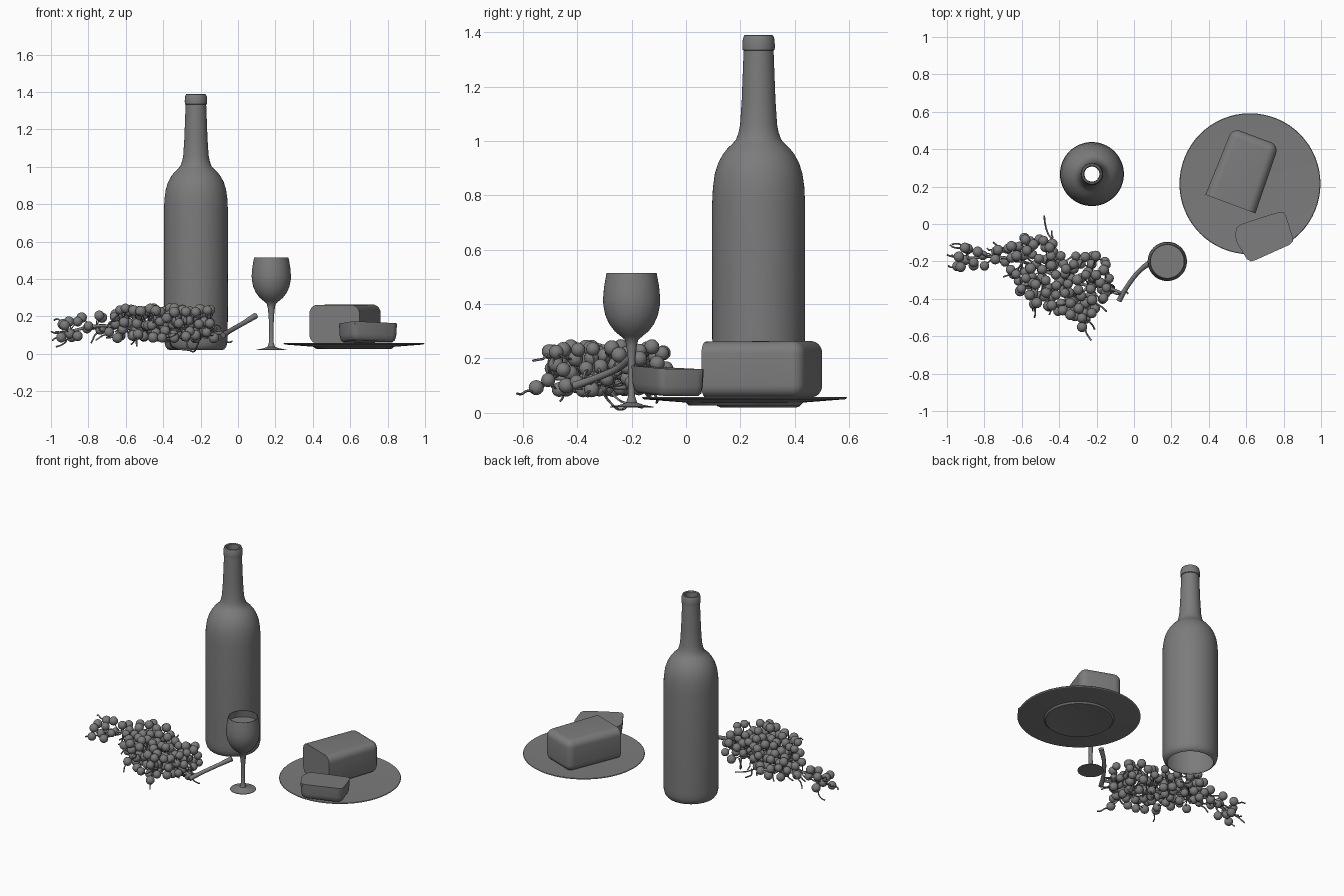
import bpy, bmesh, math, random
from mathutils import Vector, Matrix

if "Cube" in bpy.data.objects:
    bpy.data.objects.remove(bpy.data.objects["Cube"])

random.seed(7)
grey = bpy.data.materials.new("stone_grey")
grey.diffuse_color = (0.2, 0.2, 0.2, 1)
grey.use_nodes = True
grey.node_tree.nodes["Principled BSDF"].inputs["Base Color"].default_value = grey.diffuse_color


def finish(name, bm, loc=(0, 0, 0), rot=0, angle=40):
    me = bpy.data.meshes.new(name)
    bm.to_mesh(me)
    bm.free()
    ob = bpy.data.objects.new(name, me)
    bpy.context.collection.objects.link(ob)
    ob.location = loc
    ob.rotation_euler.z = rot
    me.materials.append(grey)
    bpy.ops.object.select_all(action='DESELECT')
    ob.select_set(True)
    bpy.context.view_layer.objects.active = ob
    bpy.ops.object.shade_smooth_by_angle(angle=math.radians(angle))
    return ob


def lathe(name, profile, loc, n=64, angle=40):
    """Spin a (radius, height) profile, listed so the outside faces out."""
    bm = bmesh.new()
    rings = []
    for r, z in profile:
        if r == 0:
            rings.append([bm.verts.new((0, 0, z))] * n)
        else:
            rings.append([bm.verts.new((r * math.cos(i * math.tau / n),
                                        r * math.sin(i * math.tau / n), z)) for i in range(n)])
    for a, b in zip(rings, rings[1:]):
        for i in range(n):
            j = (i + 1) % n
            quad = list(dict.fromkeys((a[i], a[j], b[j], b[i])))
            bm.faces.new(quad)
    return finish(name, bm, loc, angle=angle)


def tubes(name, paths, radius, sides=1):
    """Smooth round tubes; each path is a list of points, tapering is optional per path."""
    cu = bpy.data.curves.new(name + "_path", 'CURVE')
    cu.dimensions = '3D'
    cu.bevel_depth = radius
    cu.bevel_resolution = sides
    cu.resolution_u = 5
    cu.use_fill_caps = True
    for path in paths:
        sp = cu.splines.new('BEZIER')
        sp.bezier_points.add(len(path) - 1)
        for bp, p in zip(sp.bezier_points, path):
            bp.co = p[:3]
            bp.radius = p[3] if len(p) > 3 else 1
            bp.handle_left_type = bp.handle_right_type = 'AUTO'
    tmp = bpy.data.objects.new(name + "_path", cu)
    bpy.context.collection.objects.link(tmp)
    bpy.context.view_layer.update()
    me = bpy.data.meshes.new_from_object(tmp.evaluated_get(bpy.context.evaluated_depsgraph_get()))
    bm = bmesh.new()
    bm.from_mesh(me)
    bpy.data.objects.remove(tmp)
    return finish(name, bm, angle=60)


# Bottle: open at the bottom and the mouth
lathe("bottle", [(.14, .02), (.152, .025), (.163, .04), (.169, .065), (.17, .1), (.171, .45), (.171, .77),
                 (.168, .83), (.161, .88), (.149, .918), (.132, .95), (.114, .973), (.096, .99),
                 (.083, 1.005), (.074, 1.03), (.068, 1.06), (.062, 1.15), (.055, 1.333),
                 (.059, 1.335), (.06, 1.35), (.058, 1.375), (.053, 1.388), (.046, 1.39),
                 (.041, 1.385), (.04, 1.33), (.043, 1.2)], (-.225, .267, 0))

# Wine glass and the drink in it
lathe("wine_glass", [(0, .02), (.08, .02), (.08, .023), (.045, .029), (.02, .038), (.013, .06), (.012, .13),
                     (.014, .2), (.019, .245), (.024, .268), (.04, .282), (.062, .3), (.083, .328),
                     (.097, .36), (.104, .395), (.105, .42), (.101, .465), (.092, .515),
                     (.088, .515), (.097, .465), (.1, .42), (.093, .36), (.06, .305), (0, .29)],
      (.178, -.2, 0), 48)
lathe("drink", [(.0965, .468), (0, .468)], (.178, -.2, 0), 48)

# Plate
lathe("plate", [(0, .032), (.18, .03), (.195, .027), (.205, .028), (.215, .038), (.37, .05), (.377, .055),
                (.374, .058), (.3, .055), (0, .053)], (.62, .215, 0), angle=30)

# Loaf: rounded block with one flat sharp-edged cut end
bm = bmesh.new()
bmesh.ops.create_cube(bm, size=1)
for v in bm.verts:
    back = v.co.y > 0
    v.co.x *= .265 if back else .285
    v.co.y *= .385
    v.co.z = (.265 if back else .262) if v.co.z > 0 else .056
edges = [e for e in bm.edges if not all(v.co.y < 0 for v in e.verts)]
bmesh.ops.bevel(bm, geom=edges, offset=.045, segments=6, profile=.5, affect='EDGES')
finish("loaf", bm, (.583, .287, 0), math.radians(-20.5), 35)

# Slice: rounded outline, narrower underneath and tilted over the plate rim
outline = [(.54, -.06), (.548, -.02), (.575, .0), (.68, .035), (.78, .065), (.80, .062), (.812, .045),
           (.85, -.075), (.85, -.092), (.83, -.112), (.65, -.193), (.625, -.2), (.603, -.187), (.55, -.1)]
bm = bmesh.new()
cx, cy = .69, -.06
layers = []
for scale, lift in ((.84, 0), (.93, .01), (.975, .035), (1, .1)):
    layers.append([bm.verts.new((cx + (x - cx) * scale, cy + (y - cy) * scale,
                                 .062 + lift + max(0, -y - .08) * .1)) for x, y in outline])
n = len(outline)
for a, b in zip(layers, layers[1:]):
    for i in range(n):
        j = (i + 1) % n
        bm.faces.new((a[i], a[j], b[j], b[i]))
bm.faces.new(layers[0][::-1])
bm.faces.new(layers[-1])
bmesh.ops.recalc_face_normals(bm, faces=bm.faces)
finish("loaf_slice", bm, angle=45)

# Main grape stem and the spine running through the bunch
tubes("grape_stem", [[(.095, -.2, .205, 1.3), (.03, -.25, .165, 1), (-.04, -.34, .125, 1),
                      (-.08, -.41, .1, 1.2)]], .0125, 3)
spine = [Vector(p) for p in ((-.065, -.37, .115), (-.13, -.345, .11), (-.24, -.33, .11), (-.36, -.3, .12),
                             (-.48, -.25, .13), (-.6, -.2, .14), (-.75, -.175, .15), (-.9, -.185, .12))]
side = [Vector(p) for p in ((-.24, -.33, .11), (-.3, -.4, .12), (-.3, -.5, .13))]
tubes("bunch_spine", [spine, side], .008, 2)

# Grapes: scattered without overlap inside the outline of the bunch
bunch = [(-.97, -.16), (-.9, -.1), (-.8, -.13), (-.7, -.11), (-.6, -.05), (-.44, -.07), (-.38, -.15),
         (-.2, -.15), (-.1, -.2), (-.1, -.34), (-.18, -.45), (-.27, -.58), (-.37, -.5), (-.5, -.46),
         (-.62, -.42), (-.64, -.3), (-.72, -.22), (-.85, -.26), (-.97, -.25)]


def inside(x, y):
    hit = False
    for (x1, y1), (x2, y2) in zip(bunch, bunch[1:] + bunch[:1]):
        if (y1 > y) != (y2 > y) and x < (x2 - x1) * (y - y1) / (y2 - y1) + x1:
            hit = not hit
    return hit


radius = .027
centres = []
for _ in range(40000):
    x, y = random.uniform(-.96, -.11), random.uniform(-.57, -.06)
    if not all(inside(x + dx, y + dy) for dx, dy in ((.02, 0), (-.02, 0), (0, .02), (0, -.02))):
        continue
    tall = .05 if x < -.65 else .08
    middle = .165 - max(0, -x - .75) * .22
    c = Vector((x, y, middle + random.uniform(-tall, tall)))
    if all((c - o).length > radius * 1.95 for o in centres):
        centres.append(c)
    if len(centres) == 142:
        break
bm = bmesh.new()
for c in centres:
    bmesh.ops.create_uvsphere(bm, u_segments=16, v_segments=10, radius=radius * random.uniform(.93, 1.07),
                              matrix=Matrix.Translation(c))
finish("grapes", bm, angle=60)

# Thin stalks joining each grape to the spine
stalks = []
for c in centres:
    root = min(spine[1:] + side[1:], key=lambda p: (p - c).length)
    mid = (root + c) / 2 + Vector((random.uniform(-.015, .015), random.uniform(-.015, .015), -.015))
    stalks.append([root, mid, c])
tubes("grape_stalks", stalks, .0032)

# Curly tendrils poking out of the bunch
tendrils = [[(-.44, -.08, .12), (-.46, -.05, .1), (-.475, 0, .11), (-.48, .045, .12)],
            [(-.9, -.19, .11), (-.94, -.18, .12), (-.97, -.175, .11), (-1, -.165, .12)],
            [(-.2, -.32, .1), (-.22, -.28, .04), (-.24, -.24, .012), (-.27, -.21, .04), (-.26, -.2, .1)],
            [(-.36, -.3, .11), (-.36, -.25, .05), (-.33, -.2, .03), (-.26, -.16, .02)]]
for c in random.sample(centres, 34):
    away = Vector((c.x + .45, c.y + .27, random.uniform(-.25, .12)))
    away = away.normalized()
    path = [c.copy()]
    for k in range(4):
        wiggle = Vector([random.uniform(-.01, .01) for _ in range(3)])
        p = path[-1] + away * .022 + wiggle
        path.append(Vector((max(p.x, -.99), p.y, max(p.z, .02))))
    tendrils.append(path)
tubes("tendrils", tendrils, .0045)
